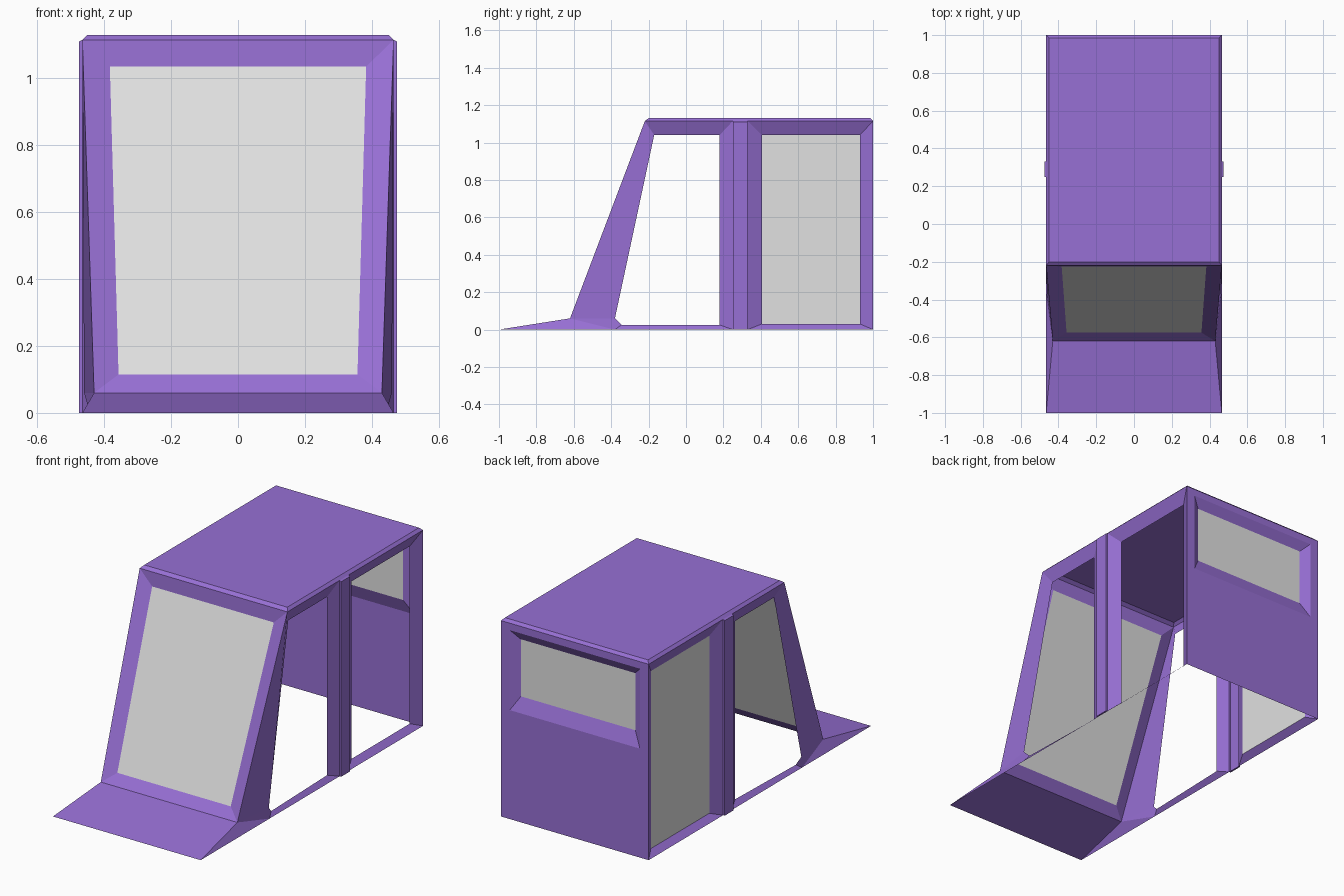
import bpy
from mathutils import Vector

if "Cube" in bpy.data.objects:
    bpy.data.objects.remove(bpy.data.objects["Cube"])


def material(name, rgb):
    m = bpy.data.materials.new(name)
    m.diffuse_color = (*rgb, 1.0)
    m.use_nodes = True
    m.node_tree.nodes["Principled BSDF"].inputs["Base Color"].default_value = m.diffuse_color
    return m


PURPLE = material("purple paint", (0.31, 0.16, 0.66))
GLASS = material("pale grey glass", (0.75, 0.75, 0.75))
INSIDE = Vector((0, 0.2, 0.5))


def sheet(name, faces, mat, mirror=False):
    """Thin flat-faced panel from polygons, turned outward, optionally mirrored in x."""
    verts, index, polys = [], {}, []
    for f in faces:
        pts = [Vector(p) for p in f]
        mid = sum(pts, Vector()) / len(pts)
        n = Vector()
        for a, b in zip(pts, pts[1:] + pts[:1]):
            n += (a - mid).cross(b - mid)
        if n.dot(mid - INSIDE) < 0:
            pts.reverse()
        ids = []
        for p in pts:
            key = tuple(round(c, 5) for c in p)
            if key not in index:
                index[key] = len(verts)
                verts.append(key)
            ids.append(index[key])
        polys.append(ids)
    me = bpy.data.meshes.new(name)
    me.from_pydata(verts, [], polys)
    me.materials.append(mat)
    ob = bpy.data.objects.new(name, me)
    bpy.context.collection.objects.link(ob)
    if mirror:
        ob.modifiers.new("Mirror", 'MIRROR').use_axis[0] = True
    return ob


def ring(outer, inner):
    """Mitred border of quads between two loops."""
    n = len(outer)
    return [[outer[i], outer[(i + 1) % n], inner[(i + 1) % n], inner[i]] for i in range(n)]


def span(w0, y0, z0, w1, y1, z1):
    """Symmetric four-cornered loop: low edge, then high edge."""
    return [(-w0, y0, z0), (w0, y0, z0), (w1, y1, z1), (-w1, y1, z1)]


def side_rect(x, y0, y1, z0, z1):
    return [(x, y0, z0), (x, y1, z0), (x, y1, z1), (x, y0, z1)]


W, TOP = 0.465, 1.115   # half width, eaves height

# roof with a small chamfer around it
eaves = span(W, -0.22, TOP, W, 1.0, TOP)
crown = span(0.45, -0.20, 1.13, 0.45, 0.985, 1.13)
sheet("roof", ring(eaves, crown) + [crown], PURPLE)

# sloping nose plate and its side triangles
sheet("nose", [span(W, -1, 0, 0.43, -0.62, 0.06)], PURPLE)
sheet("nose_side", [[(W, -1, 0), (0.43, -0.62, 0.06), (W, -0.38, 0)]], PURPLE, True)

# windscreen: recessed bevel frame and pane
screen_out = span(0.43, -0.62, 0.06, W, -0.22, TOP)
screen_in = span(0.357, -0.575, 0.115, 0.383, -0.225, 1.035)
sheet("windscreen_frame", ring(screen_out, screen_in), PURPLE)
sheet("windscreen", [screen_in], GLASS)

# rear wall with recessed window
wall = span(W, 1, 0, W, 1, TOP)
win_out = span(0.41, 1, 0.62, 0.41, 1, 1.075)
win_in = span(0.36, 0.97, 0.70, 0.36, 0.97, 1.025)
sheet("rear_wall", ring(wall, win_out) + ring(win_out, win_in), PURPLE)
sheet("rear_window", [win_in], GLASS)

# open front doorway frame on both sides
door_out = [(0.43, -0.62, 0.06), (W, -0.22, TOP), (W, 0.25, TOP), (W, 0.25, 0), (W, -0.38, 0)]
door_in = [(0.46, -0.38, 0.06), (0.435, -0.17, 1.04), (0.435, 0.18, 1.04),
           (0.435, 0.18, 0.025), (0.45, -0.345, 0.025)]
sheet("door_frame", ring(door_out, door_in), PURPLE, True)

# raised centre pillar on both sides
post_in = side_rect(0.475, 0.25, 0.33, 0, 1.11)
sheet("centre_pillar", ring(side_rect(W, 0.25, 0.33, 0, TOP), post_in) + [post_in], PURPLE, True)

# rear side frame on both sides; only the left one is glazed
rear_in = side_rect(0.43, 0.405, 0.93, 0.03, 1.04)
sheet("rear_side_frame", ring(side_rect(W, 0.33, 1, 0, TOP), rear_in), PURPLE, True)
sheet("left_rear_side_window", [side_rect(-0.43, 0.405, 0.93, 0.03, 1.04)], GLASS)
